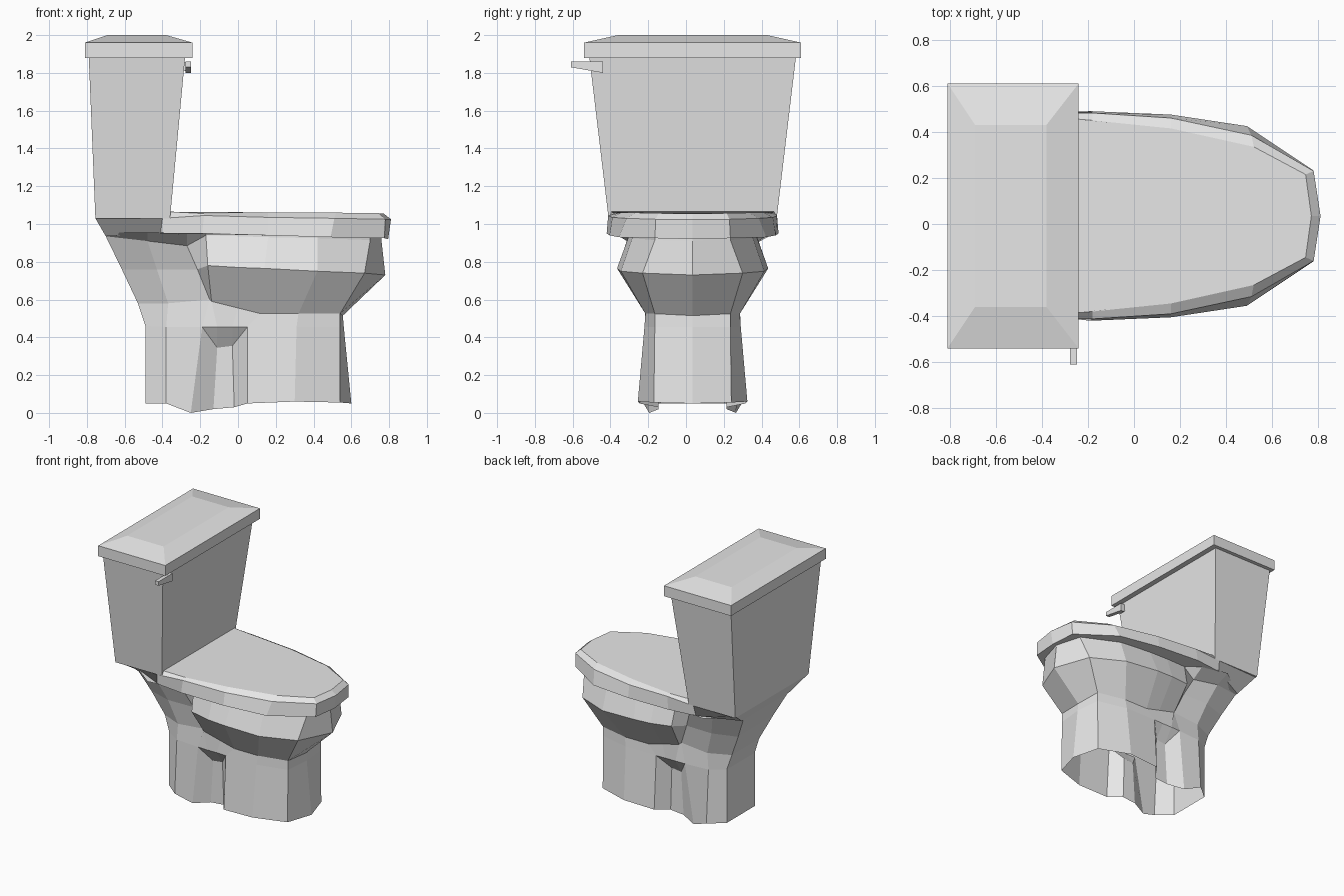
import bpy, bmesh

if "Cube" in bpy.data.objects:
    bpy.data.objects.remove(bpy.data.objects["Cube"])

CY = 0.035  # symmetry plane of the model in y

china = bpy.data.materials.new("white ceramic")
china.diffuse_color = (0.8, 0.8, 0.8, 1)
china.use_nodes = True
china.node_tree.nodes["Principled BSDF"].inputs["Base Color"].default_value = china.diffuse_color


def loft(name, half_rings, cap_bottom=True, cap_top=True):
    """Skin between rings; each ring is a half outline (x, half width, z), back to front."""
    bm = bmesh.new()
    rings = []
    for half in half_rings:
        left = [p for p in reversed(half) if p[1] > 0]
        pts = [(x, CY - w, z) for x, w, z in half] + [(x, CY + w, z) for x, w, z in left]
        rings.append([bm.verts.new(p) for p in pts])
    for low, high in zip(rings, rings[1:]):
        n = len(low)
        for i in range(n):
            j = (i + 1) % n
            bm.faces.new((low[i], low[j], high[j], high[i]))
    if cap_bottom:
        bm.faces.new(rings[0][::-1])
    if cap_top:
        bm.faces.new(rings[-1])
    bmesh.ops.remove_doubles(bm, verts=bm.verts, dist=0.0005)
    bmesh.ops.recalc_face_normals(bm, faces=bm.faces)
    mesh = bpy.data.meshes.new(name)
    bm.to_mesh(mesh)
    bm.free()
    mesh.materials.append(china)
    obj = bpy.data.objects.new(name, mesh)
    bpy.context.collection.objects.link(obj)
    return obj


def rect(x0, x1, w, z):
    return [(x0, w, z), (x1, w, z)]


# Pedestal, neck and bowl: one skin, open at the floor
foot = [(-.49, .17, .05), (-.38, .26, .05), (-.25, .23, 0), (-.13, .18, .02), (-.02, .18, .03),
        (.05, .28, .05), (.30, .29, .06), (.54, .205, .055), (.60, 0, .05)]
notch = [(-.49, .17, .46), (-.38, .235, .455), (-.19, .25, .455), (-.11, .18, .345), (-.03, .18, .355),
         (.05, .255, .455), (.31, .255, .455), (.54, .2, .455), (.56, 0, .455)]
# the side recess closes at its roof
roof = [(x, .252, .455) if i in (3, 4) else (x, w, z) for i, (x, w, z) in enumerate(notch)]
waist = [(-.53, .165, .58), (-.37, .235, .58), (-.15, .235, .60), (-.14, .25, .59), (0, .25, .555),
         (.12, .25, .525), (.32, .25, .525), (.54, .2, .525), (.555, 0, .515)]
belly = [(-.615, .21, .76), (-.43, .27, .76), (-.215, .265, .76), (-.16, .37, .78), (0, .395, .77),
         (.14, .40, .765), (.42, .38, .75), (.67, .265, .74), (.78, 0, .73)]
brim = [(-.70, .27, .935), (-.48, .33, .91), (-.27, .31, .885), (-.17, .33, .94), (0, .34, .935),
        (.16, .34, .93), (.42, .32, .925), (.70, .2, .915), (.76, 0, .91)]
# neck flares out to meet the seat, bowl runs up inside it
flare = [(x, w * 1.35 if 0 < i < 3 else w, .955) for i, (x, w, z) in enumerate(brim)]
loft("bowl_and_pedestal", [foot, notch, roof, waist, belly, brim, flare], cap_bottom=False)

# Seat with closed cover and the shelf under the tank
under = [(-.70, .29, .935), (-.41, .43, .95), (-.19, .455, .95), (.16, .44, .94),
         (.49, .39, .93), (.775, .2, .925), (.795, 0, .92)]
edge = [(-.755, .43, 1.03), (-.40, .445, 1.03), (-.18, .447, 1.045), (.16, .425, 1.035),
        (.51, .35, 1.03), (.78, .195, 1.025), (.81, 0, 1.025)]
cover = [(-.72, .40, 1.035), (-.36, .43, 1.065), (-.18, .415, 1.055), (.16, .38, 1.06),
         (.52, .30, 1.06), (.745, .18, 1.057), (.77, 0, 1.056)]
loft("seat", [under, edge, cover])

# Tank
loft("tank", [rect(-.755, -.36, .445, 1.03), rect(-.79, -.28, .547, 1.885)])

# Tank lid with sloped top
loft("tank_lid", [rect(-.81, -.24, .575, 1.88), rect(-.81, -.24, .575, 1.96),
                  rect(-.69, -.38, .395, 2.0)])

# Flush handle: stub on the tank and a tapered lever
def block(name, y0, y1, x0, x1, z_start, z_end):
    bm = bmesh.new()
    bmesh.ops.create_cube(bm, size=1)
    for v in bm.verts:
        near = v.co.y > 0
        z0, z1 = z_start if near else z_end
        v.co = (x1 if v.co.x > 0 else x0, y1 if near else y0, z1 if v.co.z > 0 else z0)
    mesh = bpy.data.meshes.new(name)
    bm.to_mesh(mesh)
    bm.free()
    mesh.materials.append(china)
    bpy.context.collection.objects.link(bpy.data.objects.new(name, mesh))


block("flush_lever", -.61, -.44, -.278, -.248, (1.80, 1.86), (1.83, 1.86))
block("lever_stub", -.49, -.445, -.31, -.265, (1.81, 1.855), (1.81, 1.855))
